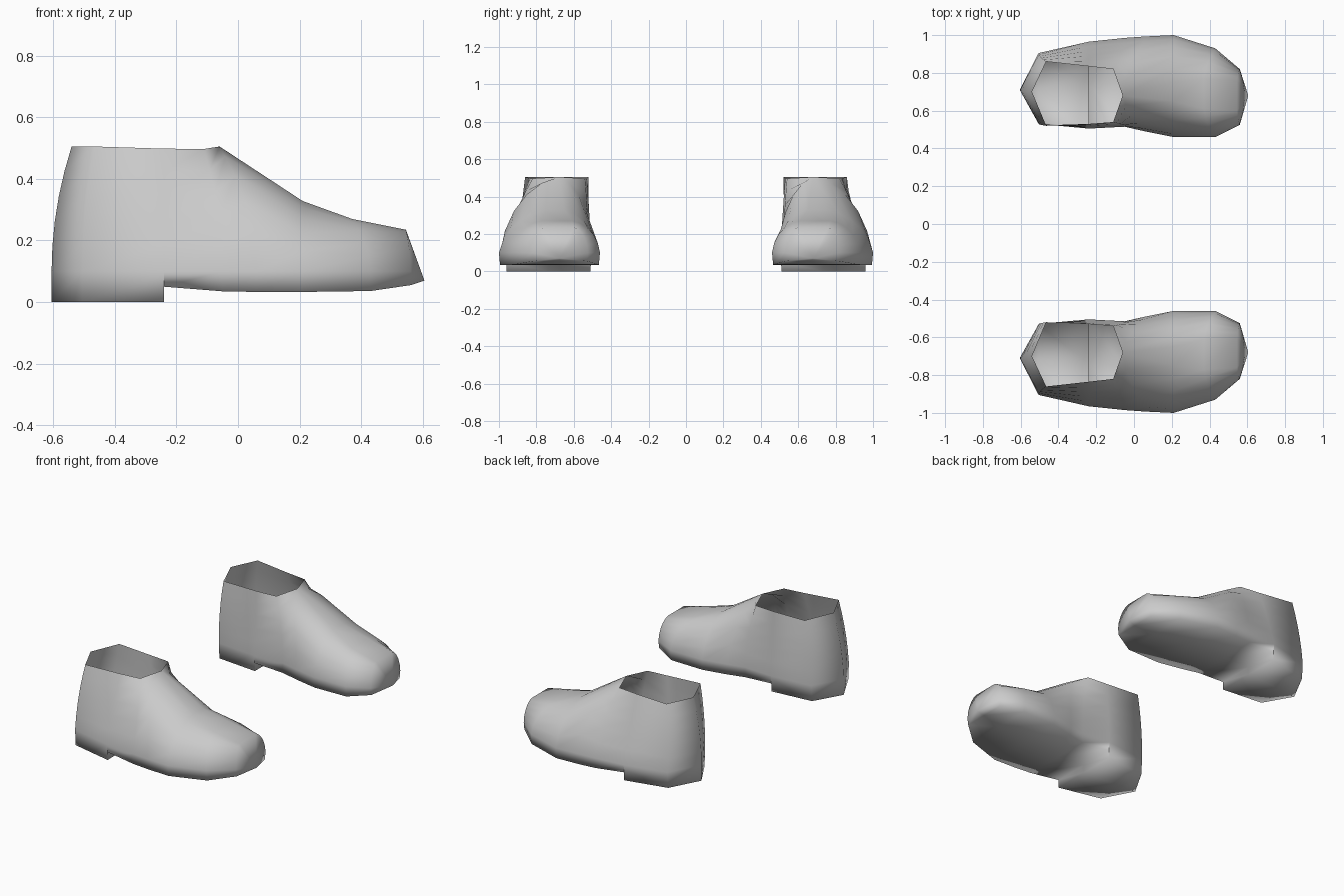
import bpy, bmesh, math

cube = bpy.data.objects.get("Cube")
if cube:
    bpy.data.objects.remove(cube, do_unlink=True)

grey = bpy.data.materials.new("plain grey")
grey.use_nodes = True
colour = (0.6, 0.6, 0.6, 1)
grey.diffuse_color = colour
grey.node_tree.nodes["Principled BSDF"].inputs["Base Color"].default_value = colour

# Cross-sections from heel to toe:
# x base, x top, inner y, outer y, inner top y, outer top y, z base, z top, roundness
SECTIONS = [
    (-.605, -.54, .71, .71, .70, .70, 0, .505, 0),       # back of heel
    (-.505, -.465, .53, .905, .52, .86, 0, .505, .1),    # heel corners
    (-.24, -.24, .505, .965, .53, .835, 0, .498, .1),    # heel step, low
    (-.24, -.24, .505, .965, .53, .835, .05, .498, .1),  # heel step, high
    (-.05, -.11, .515, .985, .54, .82, .035, .497, .2),  # collar front corners
    (.06, -.06, .49, .993, .68, .68, .033, .505, .8),    # collar tip
    (.21, .21, .46, 1, .65, .75, .033, .328, .75),       # instep
    (.43, .37, .46, .93, .61, .77, .036, .27, .85),      # toe box
    (.56, .545, .525, .82, .60, .76, .055, .235, .9),    # toe cap
    (.605, .605, .68, .68, .68, .68, .07, .07, 0),       # toe tip
]
CLOSED_FROM = 5   # sections from here on are closed over the top
STEPS = 5


def section_points(s):
    """Strip of points from the inner top, under the sole, to the outer top."""
    xb, xt, yi, yo, ti, to, zb, zt, b = s
    zw = min(.1, zt)

    def wall(y_wide, y_top):
        pts = []
        for k in range(STEPS + 1):
            t = k / STEPS
            a = t * math.pi / 2
            fy = (1 - t) * (1 - b) + math.cos(a) * b
            fz = t * (1 - b) + math.sin(a) * b
            pts.append((xb + (xt - xb) * fz * fz,
                        y_top + (y_wide - y_top) * fy,
                        zw + (zt - zw) * fz))
        return pts

    inset = .006 if yo > yi else 0
    sole = [(xb, yi + inset, zb), (xb, (yi + yo) / 2, zb), (xb, yo - inset, zb)]
    return wall(yi, ti)[::-1] + sole + wall(yo, to)


def make_shoe(name, side):
    bm = bmesh.new()
    rows = [[bm.verts.new((x, y * side, z)) for x, y, z in section_points(s)]
            for s in SECTIONS]
    for i, (a, c) in enumerate(zip(rows, rows[1:])):
        n = len(a)
        last = n if i >= CLOSED_FROM else n - 1
        for j in range(last):
            k = (j + 1) % n
            quad = [a[j], a[k], c[k], c[j]]
            bm.faces.new(quad if side < 0 else quad[::-1])
    bmesh.ops.remove_doubles(bm, verts=bm.verts, dist=.0005)
    bmesh.ops.dissolve_degenerate(bm, edges=bm.edges, dist=.0005)
    # Face the walls outward
    bm.normal_update()
    outward = sum(f.normal.y * (f.calc_center_median().y - .72 * side) * f.calc_area()
                  for f in bm.faces)
    if outward < 0:
        bmesh.ops.reverse_faces(bm, faces=bm.faces)
    for f in bm.faces:
        f.smooth = True
    mesh = bpy.data.meshes.new(name)
    bm.to_mesh(mesh)
    bm.free()
    mesh.materials.append(grey)
    obj = bpy.data.objects.new(name, mesh)
    bpy.context.collection.objects.link(obj)


make_shoe("back_shoe", 1)
make_shoe("front_shoe", -1)
